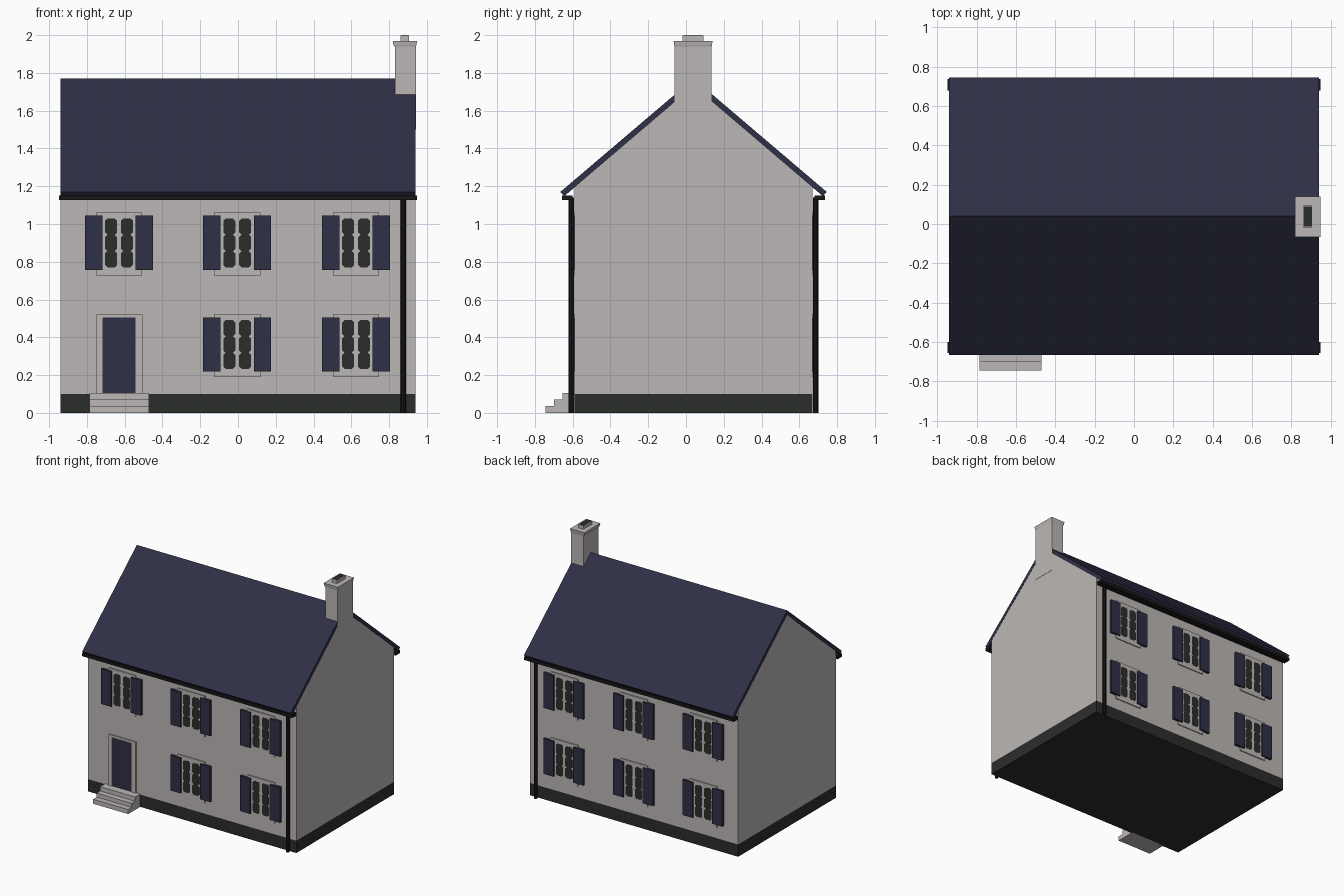
import bpy, bmesh

if "Cube" in bpy.data.objects:
    bpy.data.objects.remove(bpy.data.objects["Cube"])

YC = 0.04      # centre line of the house (the steps shift it back)
W, D = 0.94, 0.63


def material(name, rgb):
    m = bpy.data.materials.new(name)
    m.diffuse_color = (*rgb, 1)
    m.use_nodes = True
    m.node_tree.nodes["Principled BSDF"].inputs["Base Color"].default_value = m.diffuse_color
    return m


STONE = material("pale stone", (0.50, 0.475, 0.465))
NAVY = material("navy slate", (0.029, 0.029, 0.063))
DARK = material("dark grey", (0.024, 0.026, 0.024))
BLACK = material("black iron", (0.009, 0.009, 0.010))


def finish(name, bm, mat):
    bmesh.ops.recalc_face_normals(bm, faces=bm.faces)
    me = bpy.data.meshes.new(name)
    bm.to_mesh(me)
    bm.free()
    me.materials.append(mat)
    ob = bpy.data.objects.new(name, me)
    bpy.context.collection.objects.link(ob)
    return ob


def loft(bm, rings):
    """Closed solid through rings of equal point count."""
    vs = [[bm.verts.new(p) for p in r] for r in rings]
    n = len(vs[0])
    for a, b in zip(vs, vs[1:]):
        for i in range(n):
            j = (i + 1) % n
            bm.faces.new((a[i], a[j], b[j], b[i]))
    bm.faces.new(vs[0][::-1])
    bm.faces.new(vs[-1])


def rect(x0, x1, y0, y1, z, g=0):
    return [(x0 - g, y0 - g, z), (x1 + g, y0 - g, z), (x1 + g, y1 + g, z), (x0 - g, y1 + g, z)]


def add_box(bm, x0, x1, y0, y1, z0, z1):
    loft(bm, [rect(x0, x1, y0, y1, z0), rect(x0, x1, y0, y1, z1)])


def box(name, mat, *b):
    bm = bmesh.new()
    add_box(bm, *b)
    return finish(name, bm, mat)


def x_prism(name, mat, profile, x0, x1):
    """Extrude a (y, z) profile along x."""
    bm = bmesh.new()
    loft(bm, [[(x, y, z) for y, z in profile] for x in (x0, x1)])
    return finish(name, bm, mat)


# House body
box("plinth", DARK, -W, W, YC - D, YC + D, 0, 0.1)
x_prism("walls", STONE, [(YC - D, 0.1), (YC + D, 0.1), (YC + D, 1.197),
                         (YC, 1.731), (YC - D, 1.197)], -W, W)
x_prism("roof", NAVY, [(YC - 0.705, 1.17), (YC, 1.77), (YC + 0.705, 1.17),
                       (YC + 0.685, 1.147), (YC, 1.731), (YC - 0.685, 1.147)], -W - 0.001, W + 0.001)

# Chimney with flared cap and pot
bm = bmesh.new()
c = (0.83, 0.942, -0.06, 0.135)
cap = (0.83, 0.937, -0.055, 0.13)
loft(bm, [rect(*c, 1.5), rect(*c, 1.94), rect(*cap, 1.945, 0.007), rect(*cap, 1.97, 0.011)])
finish("chimney", bm, STONE)
box("chimney_pot", STONE, 0.86, 0.906, -0.018, 0.093, 1.97, 1.998)
box("chimney_flue", DARK, 0.864, 0.902, -0.013, 0.088, 1.99, 2.0)

# Front steps
x_prism("front_steps", STONE, [(-0.745, 0), (-0.745, 0.037), (-0.70, 0.037), (-0.70, 0.07),
                               (-0.655, 0.07), (-0.655, 0.105), (-0.58, 0.105), (-0.58, 0)], -0.785, -0.47)


def wall_box(bm, s, x0, x1, z0, z1, out):
    """Box standing out from the front (s=-1) or back (s=1) wall."""
    ya, yb = sorted((YC + s * (D - 0.01), YC + s * (D + out)))
    add_box(bm, x0, x1, ya, yb, z0, z1)


def window(label, s, x, z):
    # surround and sash
    bm = bmesh.new()
    wall_box(bm, s, x - 0.122, x + 0.122, z - 0.172, z + 0.162, 0.008)
    finish("window_frame_" + label, bm, STONE)
    # six panes with clipped corners
    bm = bmesh.new()
    for px in (x - 0.042, x + 0.042):
        for k in (-1, 0, 1):
            w, h, q, pz = 0.032, 0.0435, 0.013, z + k * 0.086
            ring = [(-w, -h + q), (-w + q, -h), (w - q, -h), (w, -h + q),
                    (w, h - q), (w - q, h), (-w + q, h), (-w, h - q)]
            loft(bm, [[(px + a, YC + s * (D + o), pz + b) for a, b in ring] for o in (0.004, 0.0095)])
    finish("window_panes_" + label, bm, DARK)
    # pair of shutters
    bm = bmesh.new()
    for d in (-1, 1):
        xa, xb = sorted((x + d * 0.088, x + d * 0.18))
        wall_box(bm, s, xa, xb, z - 0.144, z + 0.144, 0.02)
    finish("shutters_" + label, bm, NAVY)


for s, side in ((-1, "front"), (1, "back")):
    # Windows, with the front door replacing one on the ground floor
    for i, x in enumerate((-0.63, -0.004, 0.625)):
        for z, floor in ((0.9, "upper"), (0.362, "lower")):
            if not (s < 0 and i == 0 and floor == "lower"):
                window(f"{side}_{floor}_{i + 1}", s, x, z)
    # Gutter and downpipe
    ya, yb = sorted((YC + s * 0.64, YC + s * 0.697))
    box("gutter_" + side, BLACK, -0.947, 0.947, ya, yb, 1.127, 1.152)
    bm = bmesh.new()
    bmesh.ops.create_cone(bm, cap_ends=True, segments=8, radius1=0.0145, radius2=0.0145, depth=1.14)
    bmesh.ops.translate(bm, verts=bm.verts, vec=(0.875, YC + s * 0.647, 0.57))
    finish("downpipe_" + side, bm, BLACK)

# Front door: surround and leaf
bm = bmesh.new()
wall_box(bm, -1, -0.75, -0.718, 0.1, 0.522, 0.01)
wall_box(bm, -1, -0.542, -0.505, 0.1, 0.522, 0.01)
wall_box(bm, -1, -0.718, -0.542, 0.505, 0.522, 0.01)
finish("door_frame", bm, STONE)
bm = bmesh.new()
wall_box(bm, -1, -0.718, -0.542, 0.1, 0.505, 0.004)
finish("front_door", bm, NAVY)
